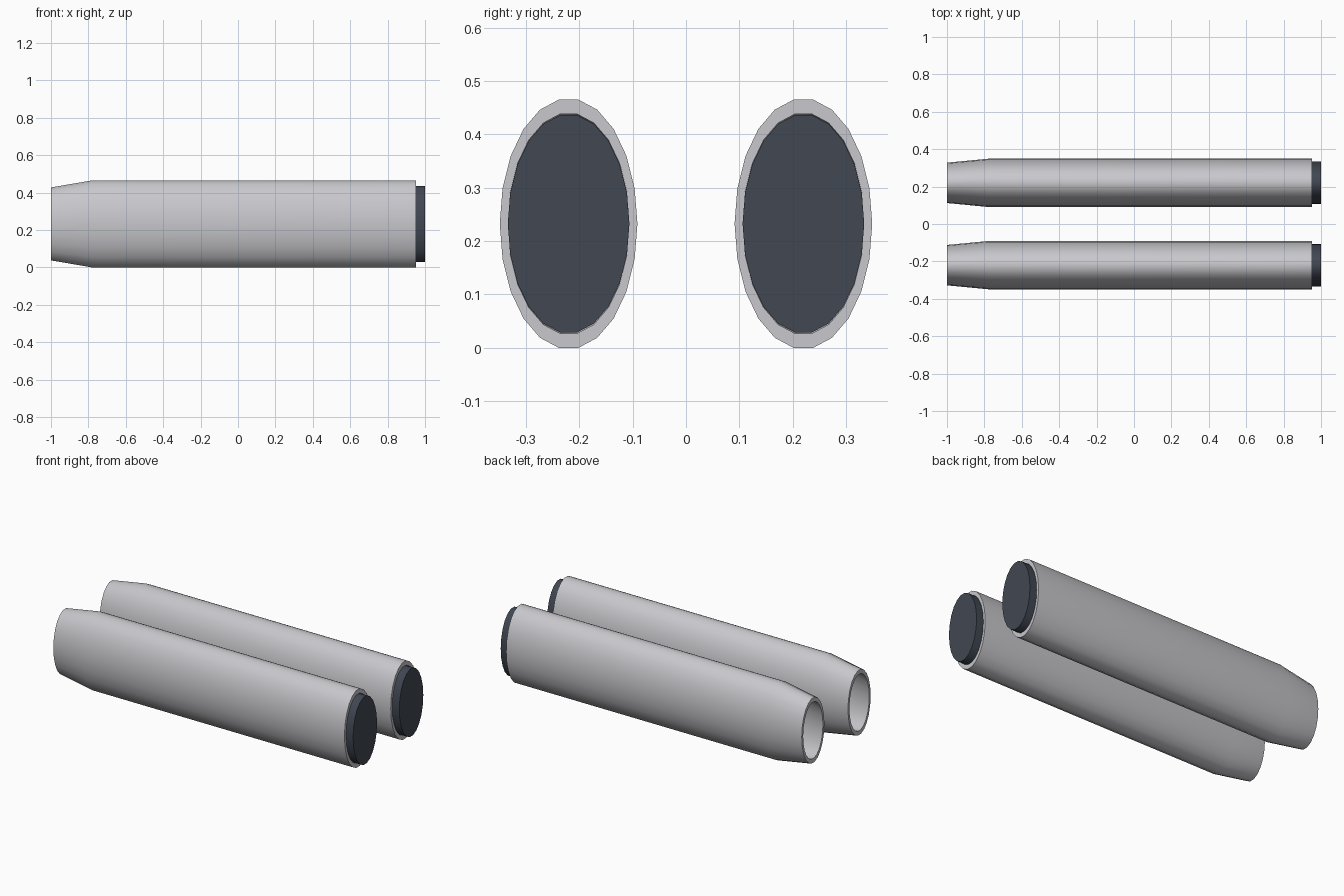
import bpy, bmesh, math

old = bpy.data.objects.get("Cube")
if old:
    bpy.data.objects.remove(old, do_unlink=True)

SIDES = 22
CENTRE_Z = 0.2325


def material(name, colour):
    mat = bpy.data.materials.new(name)
    mat.use_nodes = True
    mat.diffuse_color = (*colour, 1)
    mat.node_tree.nodes["Principled BSDF"].inputs["Base Color"].default_value = (*colour, 1)
    return mat


def loft(name, sections, y, mat, closed_loop):
    """Join oval sections (x, half width, half height) along x, as a hollow loop or a capped solid."""
    bm = bmesh.new()
    rings = []
    for x, a, b in sections:
        angles = [math.tau * i / SIDES for i in range(SIDES)]
        rings.append([bm.verts.new((x, a * math.cos(t), b * math.sin(t))) for t in angles])
    pairs = list(zip(rings, rings[1:]))
    if closed_loop:
        pairs.append((rings[-1], rings[0]))
    else:
        bm.faces.new(rings[0])
        bm.faces.new(rings[-1])
    for r, s in pairs:
        for i in range(SIDES):
            j = (i + 1) % SIDES
            bm.faces.new((r[i], r[j], s[j], s[i]))
    bmesh.ops.recalc_face_normals(bm, faces=bm.faces)
    mesh = bpy.data.meshes.new(name)
    bm.to_mesh(mesh)
    bm.free()
    mesh.materials.append(mat)
    obj = bpy.data.objects.new(name, mesh)
    obj.location = (0, y, CENTRE_Z)
    bpy.context.collection.objects.link(obj)
    bpy.ops.object.select_all(action="DESELECT")
    obj.select_set(True)
    bpy.context.view_layer.objects.active = obj
    bpy.ops.object.shade_smooth_by_angle(angle=math.radians(35))
    return obj


grey = material("light grey metal", (0.58, 0.58, 0.61))
dark = material("dark slate", (0.052, 0.063, 0.085))

# Outer wall from the plain end to the tapered mouth, then back along the bore
tube = [(0.953, 0.129, 0.235), (-0.78, 0.129, 0.235), (-1, 0.108, 0.197),
        (-1, 0.094, 0.171), (-0.78, 0.114, 0.2075), (0.953, 0.114, 0.2075)]
plug = [(0.9, 0.114, 0.2055), (1, 0.114, 0.2055)]

for side, y in (("front", -0.22), ("back", 0.22)):
    loft(side + "_tube", tube, y, grey, True)
    loft(side + "_end_plug", plug, y, dark, False)
